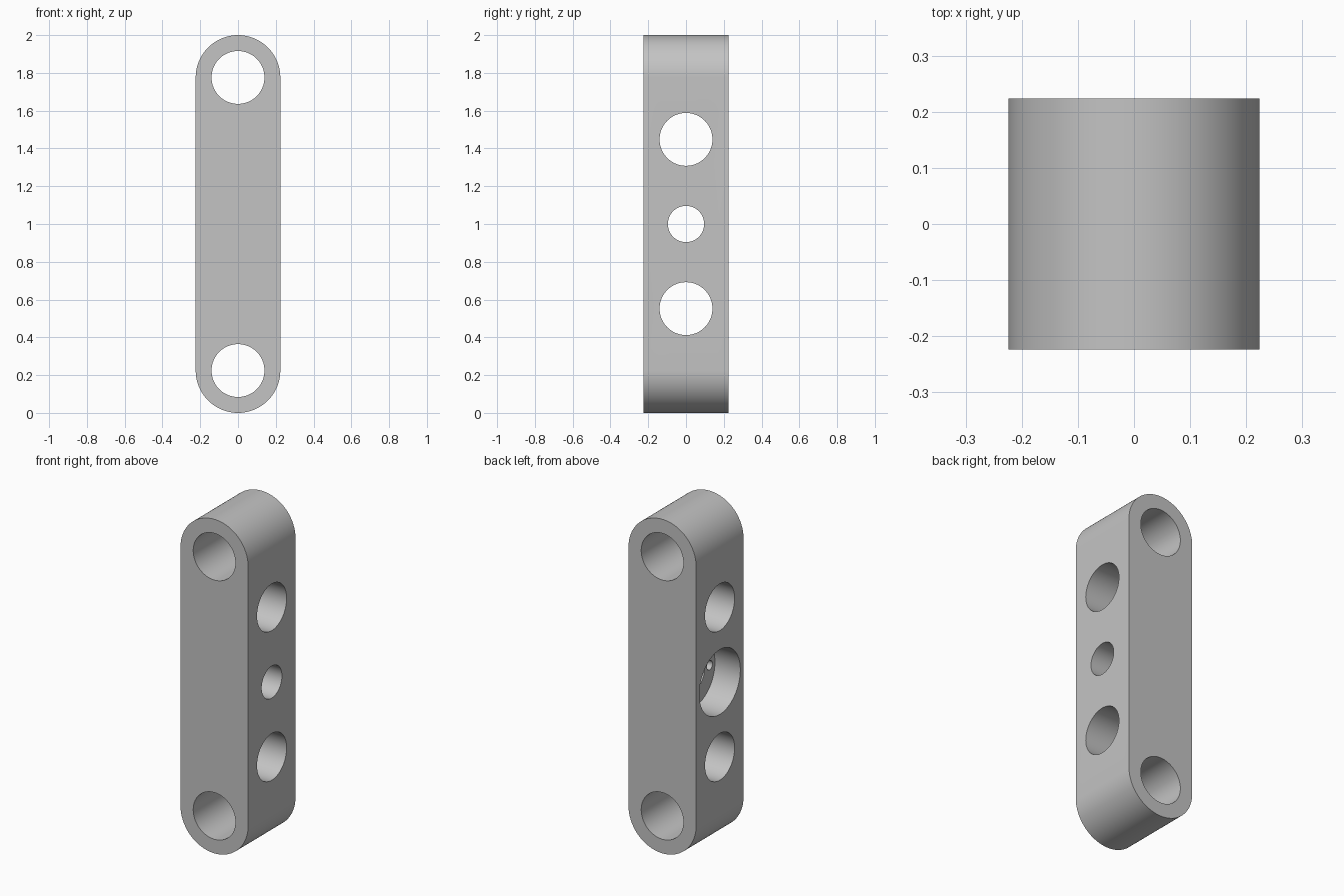
import bpy, bmesh, math
from mathutils import Matrix

if "Cube" in bpy.data.objects:
    bpy.data.objects.remove(bpy.data.objects["Cube"], do_unlink=True)

HALF = 0.224      # half width and half depth of the beam
LENGTH = 2.0
MID = LENGTH / 2

grey = bpy.data.materials.new("plain grey")
grey.use_nodes = True
grey.diffuse_color = (0.55, 0.55, 0.55, 1)
grey.node_tree.nodes["Principled BSDF"].inputs["Base Color"].default_value = grey.diffuse_color


def make_object(name, bm):
    mesh = bpy.data.meshes.new(name)
    bmesh.ops.recalc_face_normals(bm, faces=bm.faces)
    bm.to_mesh(mesh)
    bm.free()
    obj = bpy.data.objects.new(name, mesh)
    mesh.materials.append(grey)
    bpy.context.collection.objects.link(obj)
    return obj


# Beam body: a rounded bar outline extruded along y
steps = 48
outline = []
for centre, start in ((LENGTH - HALF, 0), (HALF, math.pi)):
    for i in range(steps + 1):
        a = start + math.pi * i / steps
        outline.append((HALF * math.cos(a), -HALF, centre + HALF * math.sin(a)))
bm = bmesh.new()
face = bm.faces.new([bm.verts.new(p) for p in outline])
extruded = bmesh.ops.extrude_face_region(bm, geom=[face])["geom"]
bmesh.ops.translate(bm, vec=(0, 2 * HALF, 0),
                    verts=[v for v in extruded if isinstance(v, bmesh.types.BMVert)])
beam = make_object("beam", bm)


def drill(name, axis, centre, radius, depth):
    """Cut a round hole along the x or y axis."""
    bm = bmesh.new()
    turn = Matrix.Rotation(math.pi / 2, 4, "Y" if axis == "x" else "X")
    bmesh.ops.create_cone(bm, cap_ends=True, segments=64, radius1=radius, radius2=radius,
                          depth=depth, matrix=Matrix.Translation(centre) @ turn)
    cutter = make_object(name, bm)
    cutter.hide_render = True
    mod = beam.modifiers.new(name, "BOOLEAN")
    mod.operation = "DIFFERENCE"
    mod.solver = "EXACT"
    mod.object = cutter
    bpy.context.view_layer.objects.active = beam
    bpy.ops.object.modifier_apply(modifier=name)
    bpy.data.objects.remove(cutter, do_unlink=True)


# End holes from front to back, and cross holes from side to side
for side in (-1, 1):
    drill("end_hole", "y", (0, 0, MID + side * (MID - HALF)), 0.14, 1)
    drill("cross_hole", "x", (0, 0, MID + side * 0.448), 0.14, 1)
drill("centre_hole", "x", (0, 0, MID), 0.096, 1)

# Round recess on the -x side with four small blind holes in its floor
recess = 0.168
drill("recess", "x", (-HALF, 0, MID), 0.194, 2 * recess)
for i in range(4):
    a = i * math.pi / 2
    drill("screw_hole", "x",
          (recess - HALF, 0.144 * math.cos(a), MID + 0.144 * math.sin(a)), 0.027, 0.2)

# Smooth round walls with crisp rims
bpy.ops.object.select_all(action="DESELECT")
beam.select_set(True)
bpy.context.view_layer.objects.active = beam
bpy.ops.object.shade_smooth_by_angle(angle=math.radians(30))
